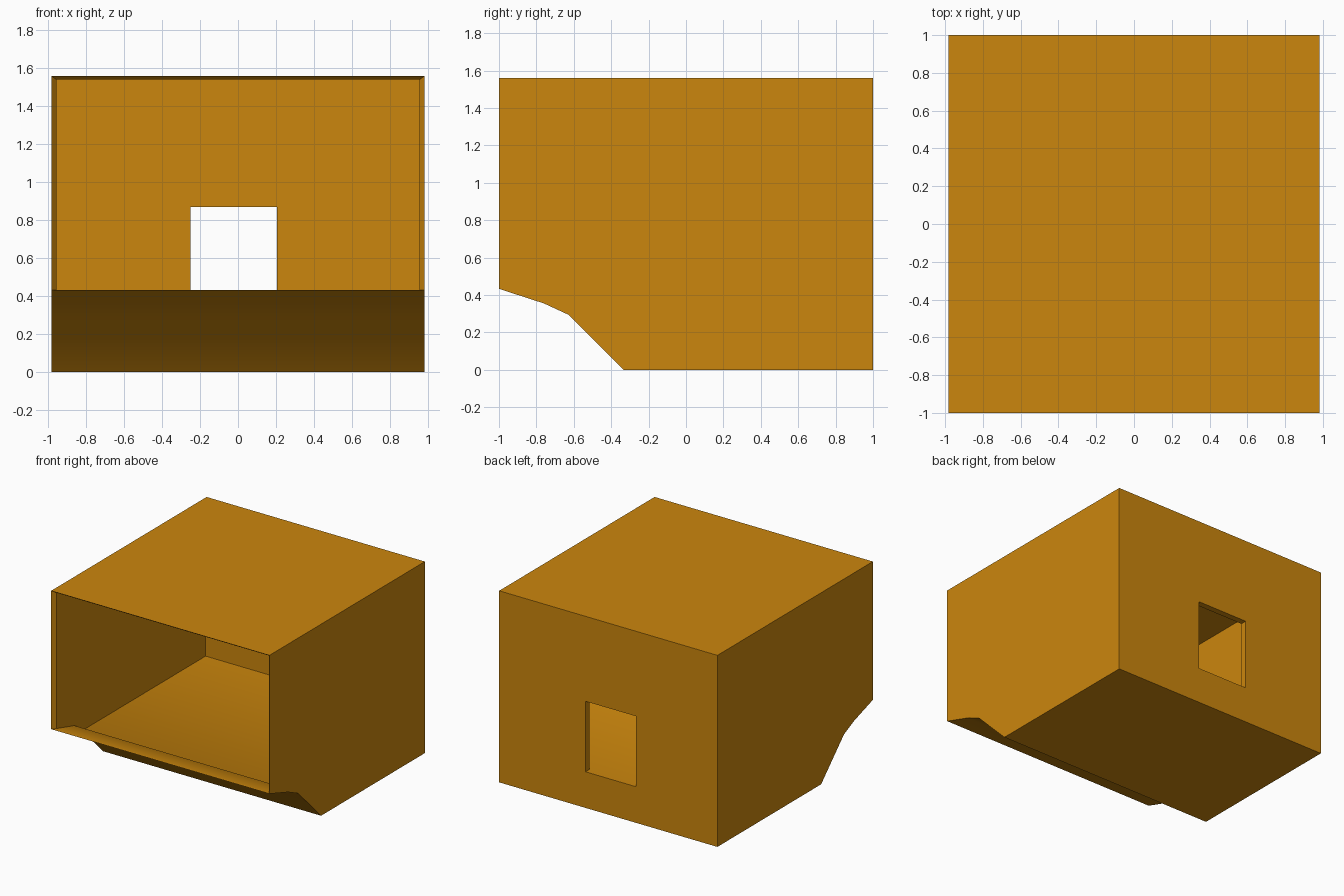
import bpy, bmesh, math

if "Cube" in bpy.data.objects:
    bpy.data.objects.remove(bpy.data.objects["Cube"])

# Colour
COLOUR = (0.60, 0.24, 0.004, 1)
amber = bpy.data.materials.new("amber")
amber.use_nodes = True
amber.diffuse_color = COLOUR
amber.node_tree.nodes["Principled BSDF"].inputs["Base Color"].default_value = COLOUR


def open_tub(bm, profile, half_width):
    """Sweep a (y, z) profile across x, leaving the front open; return its front corners."""
    sides = [[bm.verts.new((s * half_width, y, z)) for y, z in profile] for s in (-1, 1)]
    for side in sides:
        bm.faces.new(side)
    a, b = sides
    for i in range(len(profile) - 1):
        bm.faces.new((a[i], a[i + 1], b[i + 1], b[i]))
    # the open front runs between the last and first profile points
    return a[0], a[-1], b[-1], b[0]


# Box shell: outer and inner skins, from the front lip round to the front top
outer = [(-1, 0.433), (-0.76, 0.355), (-0.63, 0.295), (-0.335, 0), (1, 0), (1, 1.56), (-1, 1.56)]
inner = [(-0.97, 0.433), (-0.74, 0.37), (-0.60, 0.29), (0.95, 0.29), (0.95, 1.54), (-0.97, 1.54)]
bm = bmesh.new()
rim_out = open_tub(bm, outer, 0.983)
rim_in = open_tub(bm, inner, 0.957)

# Bevelled rim joining the two skins
for i in range(4):
    j = (i + 1) % 4
    bm.faces.new((rim_out[i], rim_out[j], rim_in[j], rim_in[i]))
bmesh.ops.recalc_face_normals(bm, faces=bm.faces)
mesh = bpy.data.meshes.new("box_shell")
bm.to_mesh(mesh)
bm.free()
mesh.materials.append(amber)
shell = bpy.data.objects.new("box_shell", mesh)
bpy.context.collection.objects.link(shell)

# Rectangular opening through the back wall
bpy.ops.mesh.primitive_cube_add(size=1, location=(-0.023, 1, 0.581))
cutter = bpy.context.object
cutter.name = "back_opening_cutter"
cutter.scale = (0.455, 0.3, 0.574)
cutter.hide_render = True
cutter.data.materials.append(amber)
cut = shell.modifiers.new("back_opening", "BOOLEAN")
cut.operation = "DIFFERENCE"
cut.solver = "EXACT"
cut.object = cutter

bpy.ops.object.select_all(action="DESELECT")
shell.select_set(True)
bpy.context.view_layer.objects.active = shell
bpy.ops.object.modifier_apply(modifier=cut.name)
bpy.data.objects.remove(cutter)

# Soften only the shallow bends of the curved underside
bpy.ops.object.shade_smooth_by_angle(angle=math.radians(30))
